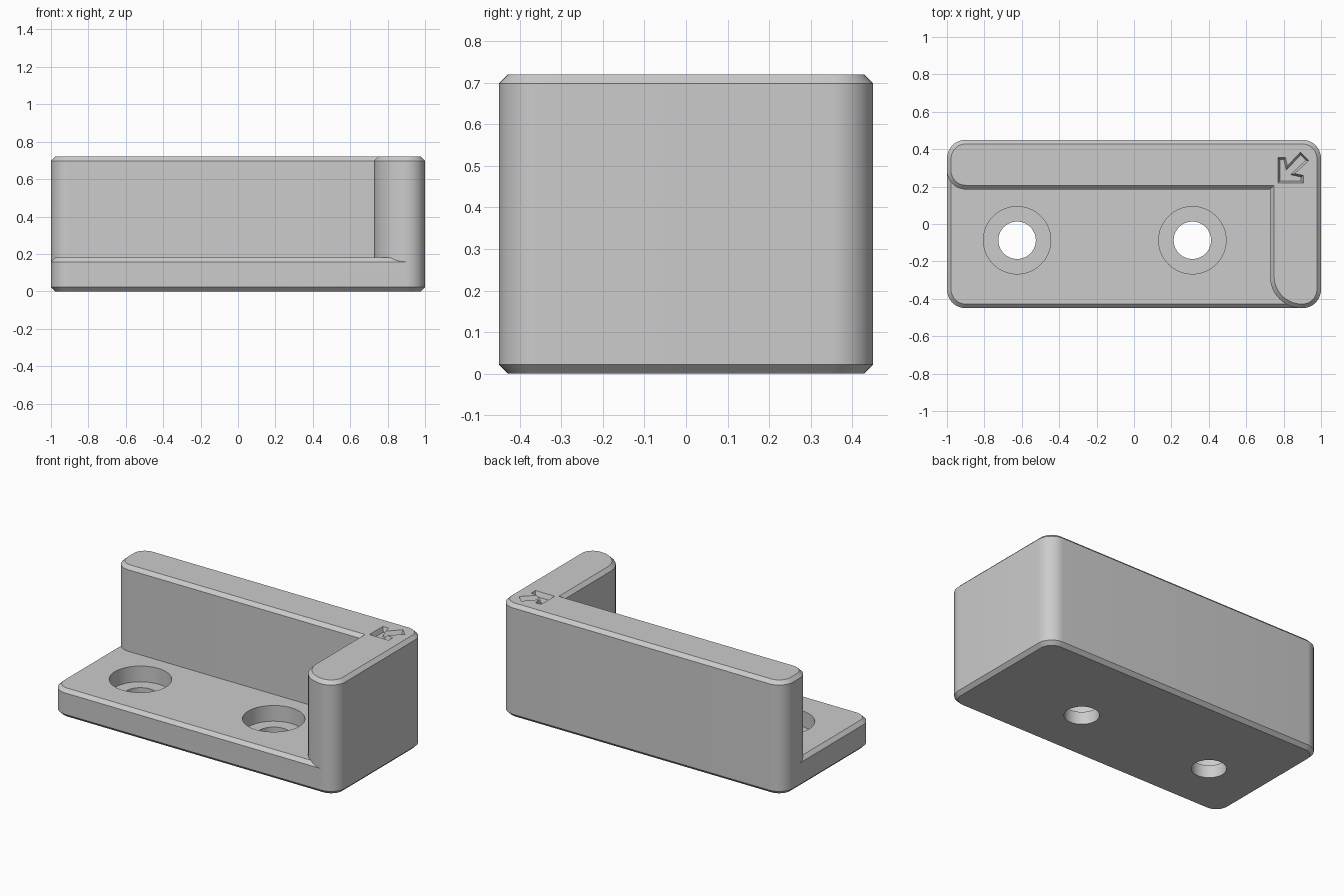
import bpy, bmesh
from math import sin, cos, radians, pi
from mathutils import Vector

cube = bpy.data.objects.get("Cube")
if cube:
    bpy.data.objects.remove(cube, do_unlink=True)

grey = bpy.data.materials.new("light grey")
grey.use_nodes = True
colour = (0.6, 0.6, 0.6, 1)
grey.diffuse_color = colour
grey.node_tree.nodes["Principled BSDF"].inputs["Base Color"].default_value = colour

HX, HY, TOP, PLATE, CH, R = 1.0, 0.45, 0.72, 0.18, 0.022, 0.1


def outline(corners, steps=12):
    """Counter-clockwise polygon; each corner is (x, y, fillet radius)."""
    pts, n = [], len(corners)
    for i, (x, y, r) in enumerate(corners):
        p = Vector((x, y))
        if r == 0:
            pts.append(p)
            continue
        a = (Vector(corners[i - 1][:2]) - p).normalized()
        b = (Vector(corners[(i + 1) % n][:2]) - p).normalized()
        centre = p + (a + b) * r
        for k in range(steps + 1):
            t = k / steps * pi / 2
            pts.append(centre - b * r * cos(t) - a * r * sin(t))
    return pts


def inset(pts, d):
    """Move every edge of a polygon inward by d."""
    out = []
    for i, p in enumerate(pts):
        e1 = (p - pts[i - 1]).normalized()
        e2 = (pts[(i + 1) % len(pts)] - p).normalized()
        n1, n2 = Vector((-e1.y, e1.x)), Vector((-e2.y, e2.x))
        out.append(p + (n1 + n2) * d / (1 + n1.dot(n2)))
    return out


def prism(name, pts, levels):
    """Loft a polygon through (z, inset) levels."""
    bm = bmesh.new()
    rings = [[bm.verts.new((p.x, p.y, z)) for p in inset(pts, d)] for z, d in levels]
    bm.faces.new(rings[0][::-1])
    bm.faces.new(rings[-1])
    for lo, hi in zip(rings, rings[1:]):
        for i in range(len(lo)):
            j = (i + 1) % len(lo)
            bm.faces.new((lo[i], lo[j], hi[j], hi[i]))
    mesh = bpy.data.meshes.new(name)
    bm.to_mesh(mesh)
    bm.free()
    mesh.materials.append(grey)
    obj = bpy.data.objects.new(name, mesh)
    bpy.context.collection.objects.link(obj)
    return obj


def disc(x, y, r, n=64):
    return [Vector((x + r * cos(2 * pi * i / n), y + r * sin(2 * pi * i / n))) for i in range(n)]


# Base plate, chamfered along its top and bottom rims
plate = outline([(-HX, -HY, R), (HX, -HY, R), (HX, HY, R), (-HX, HY, R)])
body = prism("corner_bracket", plate,
             [(0, CH), (CH, 0), (PLATE - CH, 0), (PLATE, CH)])

# L-shaped wall: long back wall and a short side arm
wall_outline = outline([(-HX, 0.185, R), (0.727, 0.185, 0), (0.727, -HY, 0.17),
                        (HX, -HY, R), (HX, HY, R), (-HX, HY, R)])
wall = prism("wall", wall_outline, [(PLATE - CH, 0), (TOP - CH, 0), (TOP, CH)])
tools = [(wall, 'UNION')]

# Two counterbored screw holes
for x in (-0.625, 0.312):
    for r, z in ((0.18, 0.08), (0.1, -0.1)):
        tools.append((prism("hole_cutter", disc(x, -0.087, r), [(z, 0), (0.3, 0)]), 'DIFFERENCE'))

# Engraved arrow pointing at the inner corner
half = [(0, 0), (.135, 0), (.135, .04), (.09, .05), (.165, .12)]
shape = half + [(b, a) for a, b in half[:0:-1]]
arrow = [Vector((0.77 + a, 0.22 + b)) for a, b in shape]
tools.append((prism("arrow_cutter", arrow, [(TOP - 0.03, 0.011), (TOP, 0), (TOP + 0.05, 0)]), 'DIFFERENCE'))

for tool, operation in tools:
    mod = body.modifiers.new(tool.name, 'BOOLEAN')
    mod.operation, mod.object, mod.solver = operation, tool, 'EXACT'

# Bake the booleans and tidy coplanar seams
graph = bpy.context.evaluated_depsgraph_get()
mesh = bpy.data.meshes.new_from_object(body.evaluated_get(graph))
body.modifiers.clear()
body.data = mesh
for tool, _ in tools:
    bpy.data.objects.remove(tool, do_unlink=True)
bm = bmesh.new()
bm.from_mesh(mesh)
bmesh.ops.remove_doubles(bm, verts=bm.verts[:], dist=0.0001)
bmesh.ops.dissolve_limit(bm, angle_limit=radians(0.2), verts=bm.verts[:], edges=bm.edges[:])
bm.to_mesh(mesh)
bm.free()

bpy.ops.object.select_all(action='DESELECT')
body.select_set(True)
bpy.context.view_layer.objects.active = body
bpy.ops.object.shade_smooth_by_angle(angle=radians(30))
